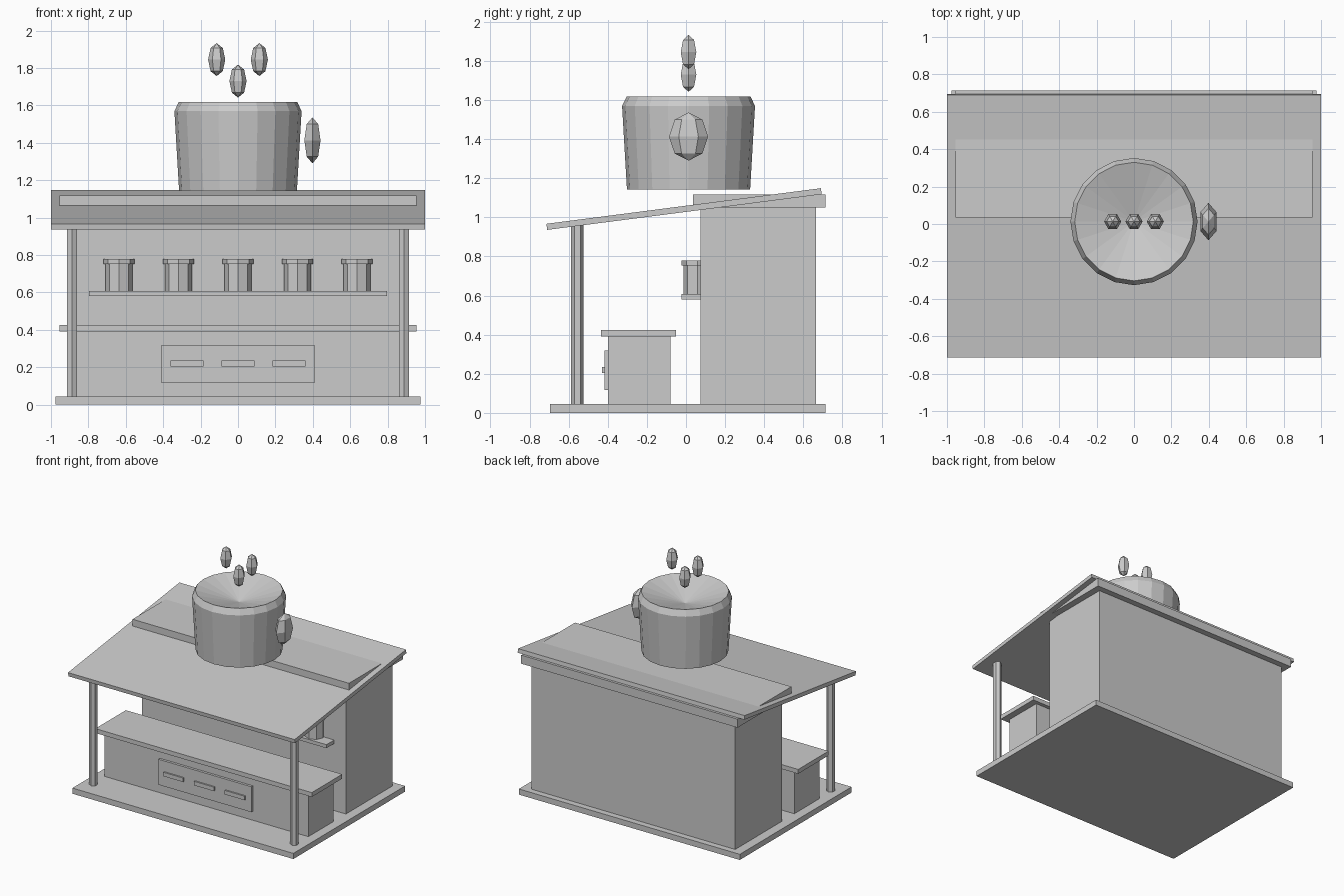
import bpy, bmesh, math
from mathutils import Vector

if "Cube" in bpy.data.objects:
    bpy.data.objects.remove(bpy.data.objects["Cube"], do_unlink=True)

GREY = (0.6, 0.6, 0.6, 1.0)
grey = bpy.data.materials.new("plain_grey")
grey.use_nodes = True
grey.diffuse_color = GREY
shader = next(n for n in grey.node_tree.nodes if n.type == 'BSDF_PRINCIPLED')
shader.inputs["Base Color"].default_value = GREY


def finish(name, bm):
    """Turn a bmesh into a flat-shaded grey object."""
    bmesh.ops.recalc_face_normals(bm, faces=bm.faces)
    mesh = bpy.data.meshes.new(name)
    bm.to_mesh(mesh)
    bm.free()
    mesh.materials.append(grey)
    obj = bpy.data.objects.new(name, mesh)
    bpy.context.scene.collection.objects.link(obj)
    return obj


def box(name, x, y, z):
    """Box from (min, max) ranges."""
    bm = bmesh.new()
    bmesh.ops.create_cube(bm, size=1)
    for v in bm.verts:
        v.co = Vector([(a + b) / 2 + c * (b - a) for c, (a, b) in zip(v.co, (x, y, z))])
    return finish(name, bm)


def lathe(name, profile, sides, center, squash=(1, 1, 1), start=0.0):
    """Revolve (radius, height) points about z; zero radius makes a tip."""
    bm = bmesh.new()
    rings = []
    for r, z in profile:
        count = sides if r else 1
        rings.append([bm.verts.new((r * math.cos(start + math.tau * i / sides),
                                    r * math.sin(start + math.tau * i / sides), z))
                      for i in range(count)])
    for low, high in zip(rings, rings[1:]):
        for i in range(sides):
            j = (i + 1) % sides
            corners = [low[i % len(low)], low[j % len(low)],
                       high[j % len(high)], high[i % len(high)]]
            bm.faces.new(list(dict.fromkeys(corners)))
    for ring in (rings[0], rings[-1]):
        if len(ring) > 2:
            bm.faces.new(ring)
    bmesh.ops.scale(bm, vec=squash, verts=bm.verts)
    bmesh.ops.translate(bm, vec=center, verts=bm.verts)
    return finish(name, bm)


# Floor, rear building and its flat cap
box("floor_slab", (-0.975, 0.975), (-0.695, 0.714), (0, 0.045))
box("rear_building", (-0.9, 0.9), (0.075, 0.665), (0.045, 1.05))
box("building_cap", (-0.955, 0.955), (0.035, 0.714), (1.05, 1.118))

# Sloped roof, extruded along x from its side profile
bm = bmesh.new()
side = [bm.verts.new((-1, y, z)) for y, z in
        ((-0.71, 0.936), (0.694, 1.118), (0.69, 1.149), (-0.714, 0.967))]
face = bm.faces.new(side)
swept = bmesh.ops.extrude_face_region(bm, geom=[face])["geom"]
bmesh.ops.translate(bm, vec=(2, 0, 0),
                    verts=[g for g in swept if isinstance(g, bmesh.types.BMVert)])
finish("sloped_roof", bm)

# Front posts
for label, sx in (("left", 1), ("right", -1)):
    lathe(f"{label}_post", [(0.031, 0.045), (0.031, 0.96)], 6,
          (sx * 0.887, -0.556, 0), start=math.pi / 2)

# Counter with its front panel and three bars
box("counter_body", (-0.9, 0.9), (-0.398, -0.08), (0.045, 0.39))
box("counter_top", (-0.955, 0.955), (-0.434, -0.05), (0.39, 0.425))
box("counter_panel", (-0.41, 0.41), (-0.418, -0.398), (0.117, 0.32))
for i in (-1, 0, 1):
    cx = i * 0.272
    box(f"panel_bar_{i + 2}", (cx - 0.088, cx + 0.088), (-0.43, -0.418), (0.203, 0.235))

# Wall shelf and jars
box("wall_shelf", (-0.797, 0.797), (-0.023, 0.08), (0.58, 0.608))
for i in range(5):
    spot = ((i - 2) * 0.318, 0.06, 0)
    lathe(f"jar_body_{i + 1}", [(0.073, 0.608), (0.073, 0.753)], 8, spot)
    lathe(f"jar_lid_{i + 1}", [(0.083, 0.753), (0.083, 0.78)], 8, spot)

# Large cup above the roof, with a dished top
lathe("cup", [(0.315, 1.143), (0.34, 1.57), (0.317, 1.617), (0, 1.52)], 20, (0, 0.013, 0))

# Faceted handle and floating drops share one rounded profile
h = math.sqrt(0.5)
bead = [(0, -1), (h, -h), (1, 0), (h, h), (0, 1)]
lathe("cup_handle", bead, 6, (0.398, 0.013, 1.413), (0.05, 0.1, 0.123), math.pi / 2)
for label, x, z in (("left", 0.114, 1.845), ("middle", 0, 1.73), ("right", -0.114, 1.845)):
    lathe(f"{label}_drop", bead, 6, (x, 0.013, z), (0.046, 0.046, 0.088))
